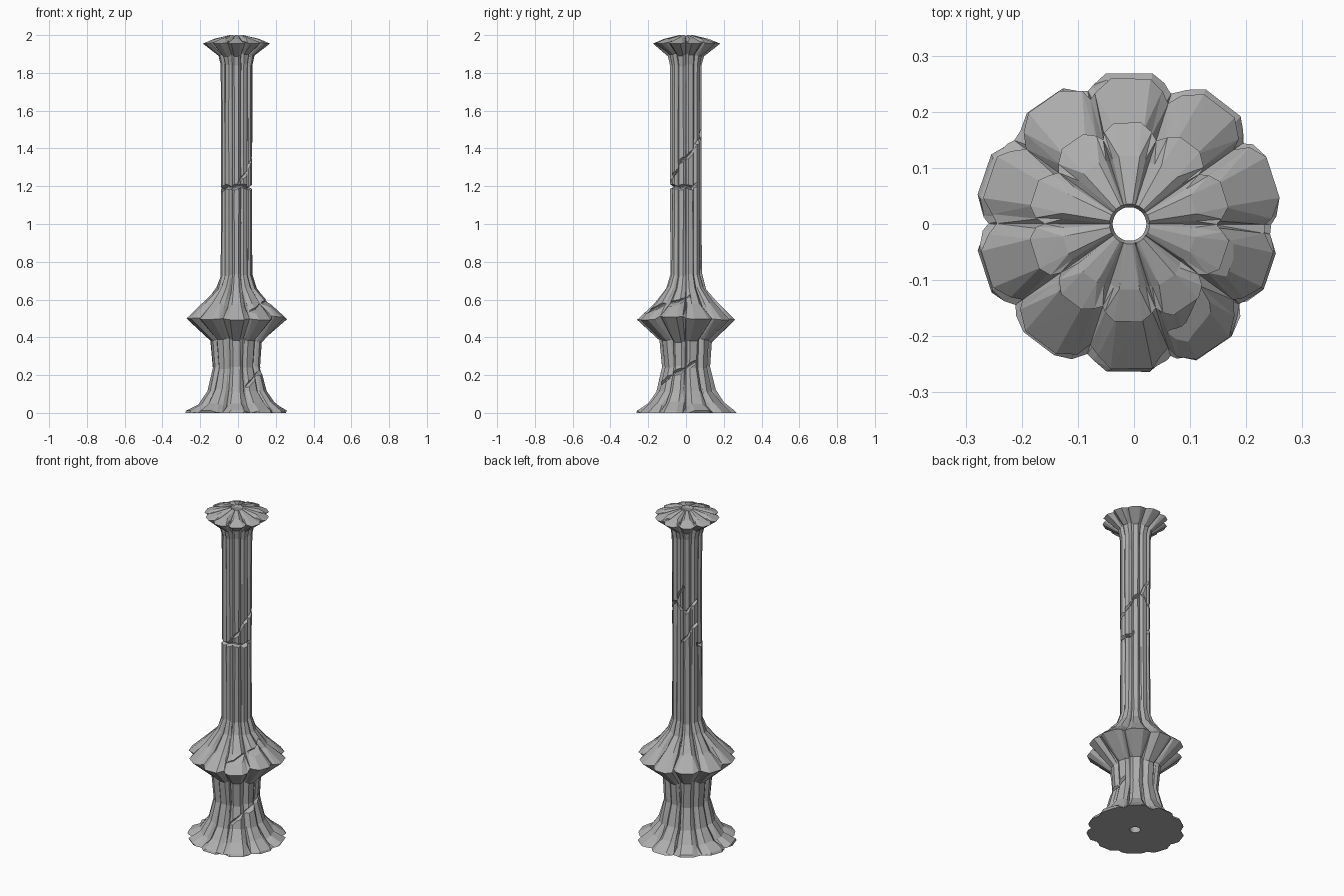
import bpy, bmesh, random
from math import sin, cos, radians
from mathutils import Vector

random.seed(7)
cube = bpy.data.objects.get("Cube")
if cube:
    bpy.data.objects.remove(cube)

stone = bpy.data.materials.new("grey_stone")
stone.use_nodes = True
GREY = (0.42, 0.42, 0.42, 1)
stone.diffuse_color = GREY
stone.node_tree.nodes["Principled BSDF"].inputs["Base Color"].default_value = GREY

LOBES = 10
STEP = 360 / LOBES
AXIS_X = -0.008
HOLE = 0.03

# Profile: radius, height, groove depth
PROFILE = [
    (0.272, 0.0, 0.030), (0.268, 0.012, 0.030), (0.205, 0.05, 0.030),
    (0.160, 0.12, 0.026), (0.128, 0.24, 0.022), (0.140, 0.38, 0.024),
    (0.268, 0.50, 0.036), (0.175, 0.58, 0.028), (0.108, 0.66, 0.018),
    (0.085, 0.73, 0.016), (0.084, 1.10, 0.016), (0.084, 1.50, 0.016),
    (0.085, 1.84, 0.016), (0.096, 1.89, 0.018), (0.180, 1.955, 0.026),
    (0.120, 1.980, 0.020), (0.036, 2.0, 0.006),
]

# Lobe section: angle from the groove, share of the groove depth
SECTION = [(0, 1.0), (3.5, 0.5), (10, 0.0), (26, 0.0), (32.5, 0.5)]


def polar(radius, angle, z):
    a = radians(angle)
    return Vector((AXIS_X + radius * cos(a), radius * sin(a), z))


def outward(i):
    """Profile normal at point i as (radial, vertical)."""
    lo, hi = PROFILE[max(i - 1, 0)], PROFILE[min(i + 1, len(PROFILE) - 1)]
    if i == 0:
        return Vector((1, 0))
    return Vector((hi[1] - lo[1], lo[0] - hi[0])).normalized()


def surface_radius(z):
    for a, b in zip(PROFILE, PROFILE[1:]):
        if a[1] <= z <= b[1]:
            return a[0] + (b[0] - a[0]) * (z - a[1]) / (b[1] - a[1])
    return PROFILE[-1][0]


def bridge(bm, a, b):
    n = len(a)
    for k in range(n):
        bm.faces.new((a[k], a[(k + 1) % n], b[(k + 1) % n], b[k]))


def make_object(name, bm):
    bmesh.ops.recalc_face_normals(bm, faces=bm.faces)
    mesh = bpy.data.meshes.new(name)
    bm.to_mesh(mesh)
    bm.free()
    mesh.materials.append(stone)
    obj = bpy.data.objects.new(name, mesh)
    bpy.context.collection.objects.link(obj)
    return obj


def build_column():
    bm = bmesh.new()
    rings = []
    slant = [random.uniform(-1.5, 1.5) for _ in range(LOBES)]
    last = len(PROFILE) - 1
    for i, (r, z, depth) in enumerate(PROFILE):
        normal = outward(i)
        ring = []
        for lobe in range(LOBES):
            # Uneven hewn lobes, with a level foot and level top
            size = random.uniform(0.97, 1.015) if i < last else 1
            lift = random.uniform(-0.008, 0.008) if 1 < i < last - 2 else 0
            for k, (offset, share) in enumerate(SECTION):
                angle = lobe * STEP + offset + slant[lobe] * (1 if k else 0.5)
                if k:
                    angle += random.uniform(-1.2, 1.2)
                cut = depth * share * random.uniform(0.85, 1.15)
                p = Vector((r * size, z + lift)) - normal * cut
                ring.append(bm.verts.new(polar(p.x, angle, max(p.y, 0))))
        rings.append(ring)
    # Central bore
    for z in (1.985, 0):
        rings.append([bm.verts.new(polar(HOLE, lobe * STEP + offset, z))
                      for lobe in range(LOBES) for offset, _ in SECTION])
    for a, b in zip(rings, rings[1:] + rings[:1]):
        bridge(bm, a, b)
    bmesh.ops.triangulate(bm, faces=bm.faces)
    return make_object("fluted_column", bm)


def carve_crack(target, path, depth, width):
    """Cut a wedge-shaped crack along points of angle and height."""
    bm = bmesh.new()
    sections = []
    for angle, z in path:
        r = surface_radius(z)
        sections.append([bm.verts.new(polar(r + 0.03, angle, z - width)),
                         bm.verts.new(polar(r + 0.03, angle, z + width)),
                         bm.verts.new(polar(r - depth, angle, z + 0.003)),
                         bm.verts.new(polar(r - depth, angle, z - 0.003))])
    for a, b in zip(sections, sections[1:]):
        bridge(bm, a, b)
    bm.faces.new(sections[0])
    bm.faces.new(sections[-1])
    cutter = make_object("crack_cutter", bm)
    cutter.hide_render = True
    mod = target.modifiers.new("crack", 'BOOLEAN')
    mod.operation = 'DIFFERENCE'
    mod.solver = 'EXACT'
    mod.object = cutter
    bpy.ops.object.modifier_apply(modifier=mod.name)
    bpy.data.objects.remove(cutter)


column = build_column()
bpy.context.view_layer.objects.active = column
column.select_set(True)

# Shaft cracks, then foot and collar cracks
carve_crack(column, [(165, 1.20), (195, 1.18), (225, 1.20), (250, 1.19), (275, 1.20),
                     (300, 1.20), (330, 1.19), (360, 1.20), (385, 1.19), (405, 1.21)],
            0.022, 0.026)
carve_crack(column, [(-85, 1.21), (-65, 1.25), (-45, 1.27), (-25, 1.33), (0, 1.35),
                     (25, 1.38), (45, 1.43), (70, 1.45), (95, 1.52), (115, 1.55)],
            0.020, 0.024)
carve_crack(column, [(75, 1.46), (100, 1.42), (120, 1.40), (145, 1.44), (170, 1.47)],
            0.018, 0.022)
carve_crack(column, [(100, 1.22), (125, 1.25), (150, 1.31), (175, 1.33)], 0.018, 0.022)
carve_crack(column, [(-75, 0.13), (-55, 0.17), (-30, 0.21), (-5, 0.23), (25, 0.27)],
            0.018, 0.028)
carve_crack(column, [(-80, 0.53), (-60, 0.55), (-40, 0.58), (-15, 0.59), (10, 0.62)],
            0.014, 0.024)

for face in column.data.polygons:
    face.use_smooth = False
